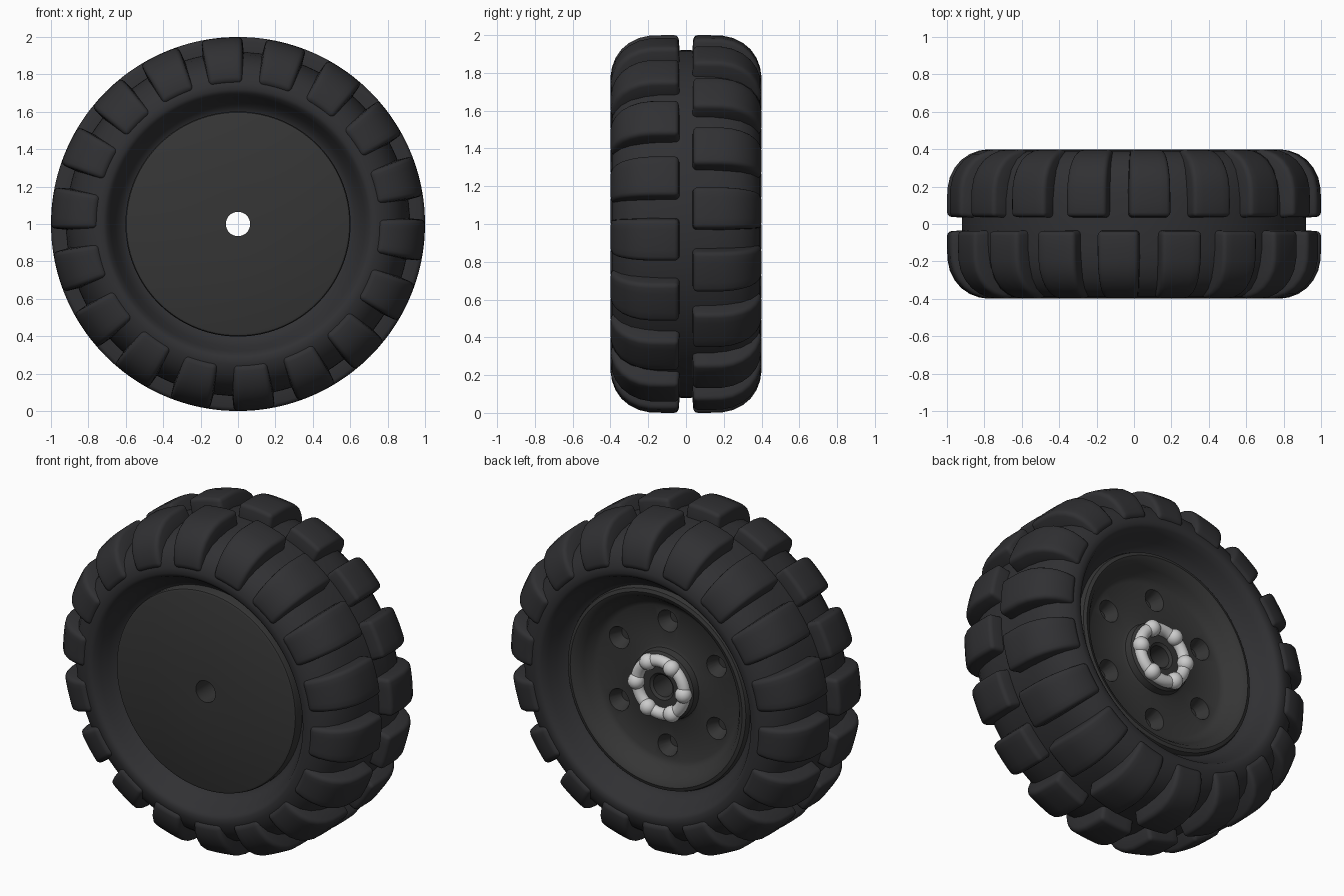
import bpy, bmesh, math
from math import sin, cos, radians, pi
from mathutils import Matrix, Vector

if "Cube" in bpy.data.objects:
    bpy.data.objects.remove(bpy.data.objects["Cube"])

CZ = 1.0  # axle height


def material(name, rgb):
    m = bpy.data.materials.new(name)
    m.diffuse_color = (*rgb, 1)
    m.use_nodes = True
    m.node_tree.nodes["Principled BSDF"].inputs["Base Color"].default_value = m.diffuse_color
    return m


RUBBER = material("rubber", (0.030, 0.030, 0.033))
RIM = material("dark_rim", (0.036, 0.036, 0.036))
STEEL = material("steel", (0.62, 0.62, 0.62))


def polar(r, y, a):
    return Vector((r * cos(a), y, CZ + r * sin(a)))


def finish(bm, name, mat):
    bmesh.ops.recalc_face_normals(bm, faces=bm.faces)
    me = bpy.data.meshes.new(name)
    bm.to_mesh(me)
    bm.free()
    ob = bpy.data.objects.new(name, me)
    bpy.context.collection.objects.link(ob)
    if mat:
        me.materials.append(mat)
    return ob


def activate(ob):
    bpy.ops.object.select_all(action='DESELECT')
    ob.select_set(True)
    bpy.context.view_layer.objects.active = ob


def smooth(ob, angle=35):
    activate(ob)
    bpy.ops.object.shade_smooth_by_angle(angle=radians(angle))


def lathe(bm, profile, n=96):
    """Revolve a closed (radius, y) profile about the axle."""
    rings = [[bm.verts.new(polar(r, y, 2 * pi * i / n)) for r, y in profile] for i in range(n)]
    m = len(profile)
    for i in range(n):
        a, b = rings[i], rings[(i + 1) % n]
        for j in range(m):
            k = (j + 1) % m
            bm.faces.new((a[j], a[k], b[k], b[j]))


# tyre carcass: half profile mirrored across the centre plane
half = [(0.92, 0.02), (0.918, 0.14), (0.905, 0.22), (0.88, 0.29), (0.84, 0.345),
        (0.79, 0.378), (0.75, 0.39), (0.72, 0.392), (0.70, 0.38), (0.68, 0.345),
        (0.655, 0.30), (0.63, 0.265), (0.60, 0.245), (0.57, 0.24)]
bm = bmesh.new()
lathe(bm, half + [(r, -y) for r, y in reversed(half)])
smooth(finish(bm, "tyre_carcass", RUBBER))

# tread lugs: outer curve over a sunken base, 18 per row, rows staggered
outer = [(1.0, 0.04), (1.0, 0.12), (0.998, 0.19), (0.985, 0.25), (0.96, 0.30),
         (0.925, 0.342), (0.88, 0.373), (0.83, 0.392), (0.765, 0.402)]
inner = [(0.87, 0.03), (0.87, 0.12), (0.87, 0.17), (0.86, 0.21), (0.84, 0.25),
         (0.81, 0.28), (0.79, 0.31), (0.77, 0.33), (0.735, 0.35)]


def lug(bm, side, mid, steps=4):
    def grid(curve, spread):
        return [[bm.verts.new(polar(r, side * y, mid + radians(spread) * (2 * s / steps - 1)))
                 for s in range(steps + 1)] for r, y in curve]
    top, base = grid(outer, 6.3), grid(inner, 7.3)
    n = len(outer)
    for g in (top, base):
        for i in range(n - 1):
            for s in range(steps):
                bm.faces.new((g[i][s], g[i + 1][s], g[i + 1][s + 1], g[i][s + 1]))
    for s in range(steps):
        for i in (0, n - 1):
            bm.faces.new((top[i][s], top[i][s + 1], base[i][s + 1], base[i][s]))
    for i in range(n - 1):
        for s in (0, steps):
            bm.faces.new((top[i][s], top[i + 1][s], base[i + 1][s], base[i][s]))


for name, side, start in (("front_tread_lugs", -1, -5), ("back_tread_lugs", 1, 5)):
    bm = bmesh.new()
    for k in range(18):
        lug(bm, side, radians(start + 20 * k))
    ob = finish(bm, name, RUBBER)
    bev = ob.modifiers.new("rounded", 'BEVEL')
    bev.width, bev.segments = 0.022, 3
    bev.limit_method, bev.angle_limit = 'ANGLE', radians(40)
    activate(ob)
    bpy.ops.object.modifier_apply(modifier="rounded")
    smooth(ob, 40)

# wheel disc: flat front, dished back with raised hub, bored axle hole
disc = [(0.065, -0.31), (0.585, -0.31), (0.597, -0.305), (0.602, -0.29), (0.602, 0.26),
        (0.595, 0.278), (0.575, 0.285), (0.55, 0.275), (0.52, 0.235), (0.49, 0.19),
        (0.46, 0.175), (0.23, 0.172), (0.212, 0.18), (0.205, 0.22), (0.19, 0.232),
        (0.08, 0.232), (0.065, 0.22)]
bm = bmesh.new()
lathe(bm, disc)
wheel = finish(bm, "wheel_disc", RIM)

# six blind pockets in the back of the disc
bm = bmesh.new()
for k in range(6):
    m = Matrix.Translation(polar(0.375, 0.16, radians(30 + 60 * k))) @ Matrix.Rotation(-pi / 2, 4, 'X')
    bmesh.ops.create_cone(bm, cap_ends=True, segments=20, radius1=0.035, radius2=0.085,
                          depth=0.12, matrix=m)
cutter = finish(bm, "pocket_cutter", None)
cutter.hide_render = True
cut = wheel.modifiers.new("pockets", 'BOOLEAN')
cut.operation, cut.object, cut.solver = 'DIFFERENCE', cutter, 'EXACT'
activate(wheel)
bpy.ops.object.modifier_apply(modifier="pockets")
bpy.data.objects.remove(cutter)
smooth(wheel)

# steel ring on the hub
bm = bmesh.new()
lathe(bm, [(0.158 + 0.036 * cos(t), 0.24 + 0.036 * sin(t))
           for t in (2 * pi * i / 12 for i in range(12))], 48)
smooth(finish(bm, "hub_ring", STEEL), 60)

# six rounded nuts on the ring
bm = bmesh.new()
for k in range(6):
    m = Matrix.Translation(polar(0.158, 0.25, radians(60 * k)))
    bmesh.ops.create_uvsphere(bm, u_segments=16, v_segments=10, radius=0.048, matrix=m)
smooth(finish(bm, "hub_nuts", STEEL), 60)
